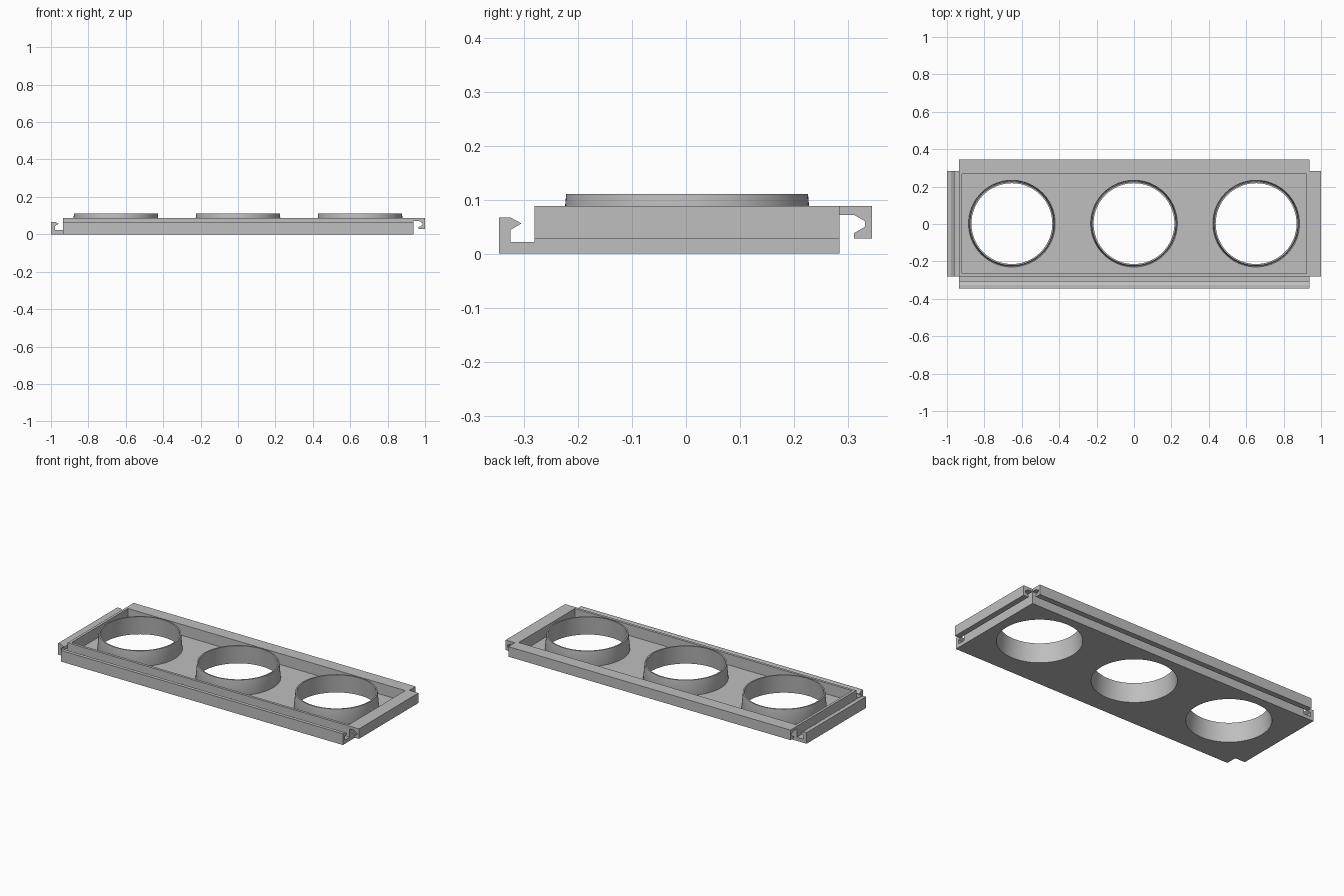
import bpy, bmesh, math
from mathutils import Vector

cube = bpy.data.objects.get("Cube")
if cube:
    bpy.data.objects.remove(cube)

grey = bpy.data.materials.new("light grey")
grey.use_nodes = True
colour = (0.52, 0.52, 0.52, 1)
grey.diffuse_color = colour
grey.node_tree.nodes["Principled BSDF"].inputs["Base Color"].default_value = colour

# Main dimensions
X0, X1 = -0.935, 0.939
Y0, Y1 = -0.281, 0.284
HEIGHT, THICK = 0.088, 0.022
RING_TOP, HOLE = 0.111, 0.228
RING_X, RING_Y = (-0.653, 0, 0.653), 0.002
SEGMENTS = 96


def finish(name, bm, smooth=False):
    bmesh.ops.recalc_face_normals(bm, faces=bm.faces)
    mesh = bpy.data.meshes.new(name)
    bm.to_mesh(mesh)
    bm.free()
    mesh.materials.append(grey)
    obj = bpy.data.objects.new(name, mesh)
    bpy.context.collection.objects.link(obj)
    if smooth:
        bpy.ops.object.select_all(action='DESELECT')
        obj.select_set(True)
        bpy.context.view_layer.objects.active = obj
        bpy.ops.object.shade_smooth_by_angle(angle=math.radians(30))
    return obj


def rail(name, profile, place, start, end):
    """Extrude a hooked profile of (outward distance, height) along one side."""
    bm = bmesh.new()
    face = bm.faces.new([bm.verts.new(place(d, start, z)) for d, z in profile])
    new = bmesh.ops.extrude_face_region(bm, geom=[face])["geom"]
    shift = place(0, end, 0) - place(0, start, 0)
    bmesh.ops.translate(bm, vec=shift, verts=[v for v in new if isinstance(v, bmesh.types.BMVert)])
    return finish(name, bm)


# Open tray: a box with its top inset and pushed down to the floor
bm = bmesh.new()
bmesh.ops.create_cube(bm, size=1)
for v in bm.verts:
    v.co = Vector((X1 if v.co.x > 0 else X0, Y1 if v.co.y > 0 else Y0, HEIGHT if v.co.z > 0 else 0))
bm.normal_update()
top = max(bm.faces, key=lambda f: f.calc_center_median().z)
bmesh.ops.inset_region(bm, faces=[top], thickness=THICK)
floor = bmesh.ops.extrude_discrete_faces(bm, faces=[top])["faces"][0]
bmesh.ops.translate(bm, vec=(0, 0, THICK - HEIGHT), verts=floor.verts)
tray = finish("tray", bm)

# Round openings through the floor
bm = bmesh.new()
for x in RING_X:
    new = bmesh.ops.create_cone(bm, cap_ends=True, segments=SEGMENTS, radius1=HOLE, radius2=HOLE, depth=0.1)
    bmesh.ops.translate(bm, vec=(x, RING_Y, 0), verts=new["verts"])
cutter = finish("hole_cutter", bm)
cutter.hide_render = True
cutter.hide_set(True)
cut = tray.modifiers.new("holes", 'BOOLEAN')
cut.operation = 'DIFFERENCE'
cut.solver = 'EXACT'
cut.object = cutter
bpy.context.view_layer.objects.active = tray
bpy.ops.object.modifier_apply(modifier=cut.name)
bpy.data.objects.remove(cutter)

# Tapered collars around the openings
collar = [(HOLE, 0), (0.216, RING_TOP), (0.224, RING_TOP), (0.2325, 0.015)]
for x, side in zip(RING_X, ("right", "middle", "left")):
    bm = bmesh.new()
    loops = []
    for r, z in collar:
        angles = [2 * math.pi * i / SEGMENTS for i in range(SEGMENTS)]
        loops.append([bm.verts.new((x + r * math.sin(a), RING_Y + r * math.cos(a), z)) for a in angles])
    for a, b in zip(loops, loops[1:] + loops[:1]):
        for i in range(SEGMENTS):
            j = (i + 1) % SEGMENTS
            bm.faces.new((a[i], a[j], b[j], b[i]))
    finish(side + "_collar", bm, smooth=True)

# Upward hooks on the front and right, downward hooks on the back and left
up_hook = [(0, 0), (0.065, 0), (0.065, 0.067), (0.044, 0.067), (0.024, 0.056),
           (0.044, 0.044), (0.044, 0.022), (0, 0.022)]
down_hook = [(0, 0.088), (0.061, 0.088), (0.061, 0.028), (0.027, 0.028), (0.027, 0.038),
             (0.048, 0.05), (0.048, 0.06), (0.027, 0.072), (0, 0.072)]
rail("front_hook_rail", up_hook, lambda d, t, z: Vector((t, Y0 - d, z)), X0, X1)
rail("right_hook_rail", up_hook, lambda d, t, z: Vector((X0 - d, t, z)), Y0, Y1)
rail("back_hook_rail", down_hook, lambda d, t, z: Vector((t, Y1 + d, z)), X0, X1)
rail("left_hook_rail", down_hook, lambda d, t, z: Vector((X1 + d, t, z)), Y0, Y1)
